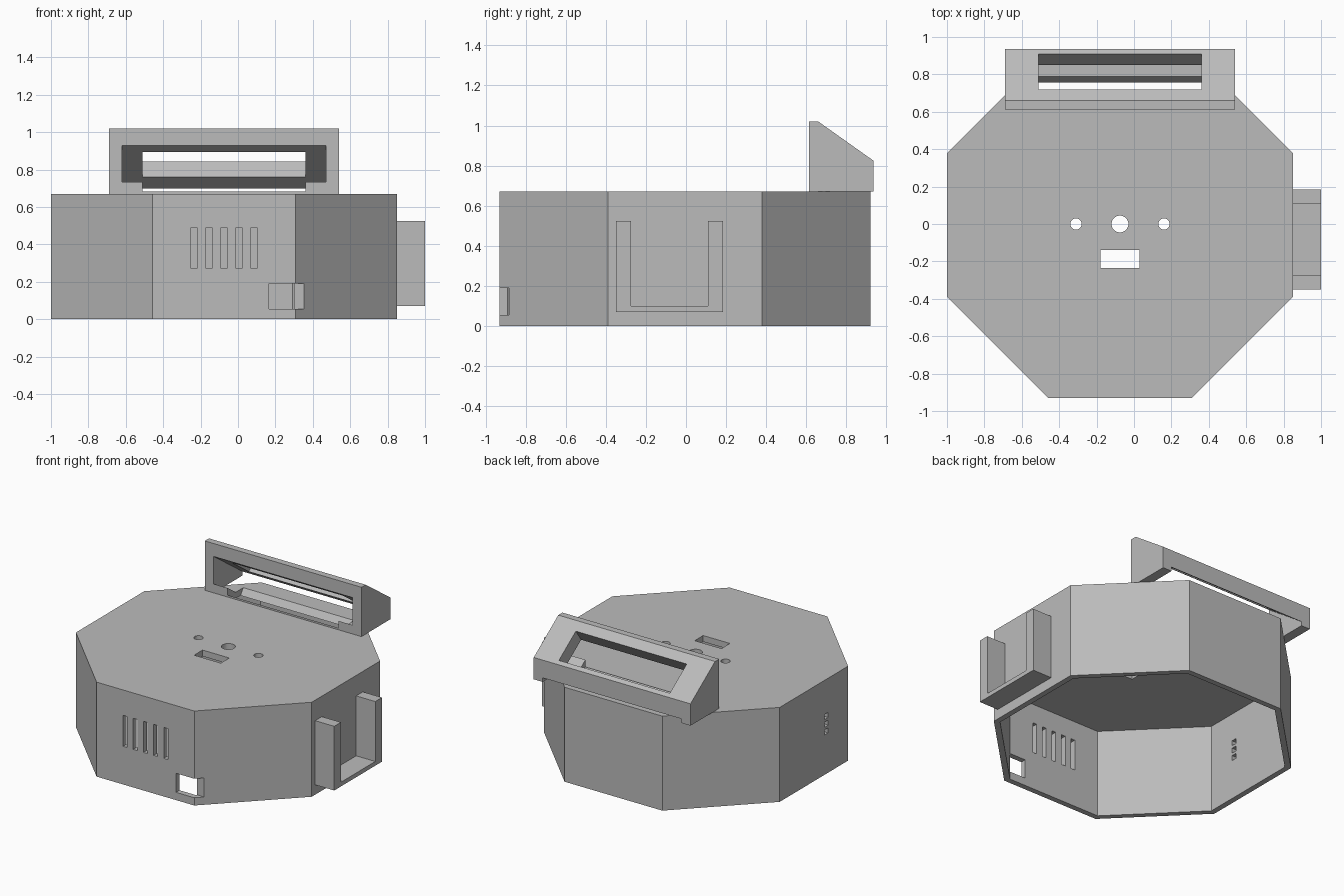
import bpy, bmesh, math
from mathutils import Vector

cube = bpy.data.objects.get("Cube")
if cube:
    bpy.data.objects.remove(cube, do_unlink=True)

# Single plastic colour
gray = bpy.data.materials.new("gray plastic")
gray.use_nodes = True
color = (0.5, 0.5, 0.5, 1)
gray.diffuse_color = color
gray.node_tree.nodes["Principled BSDF"].inputs["Base Color"].default_value = color


def prism(name, outline, offset):
    """Extrude a closed outline of 3D points along an offset vector."""
    bm = bmesh.new()
    face = bm.faces.new([bm.verts.new(p) for p in outline])
    extruded = bmesh.ops.extrude_face_region(bm, geom=[face])
    verts = [g for g in extruded["geom"] if isinstance(g, bmesh.types.BMVert)]
    bmesh.ops.translate(bm, verts=verts, vec=offset)
    bmesh.ops.recalc_face_normals(bm, faces=bm.faces)
    mesh = bpy.data.meshes.new(name)
    bm.to_mesh(mesh)
    bm.free()
    mesh.materials.append(gray)
    obj = bpy.data.objects.new(name, mesh)
    bpy.context.collection.objects.link(obj)
    return obj


def box(name, x, y, z):
    outline = [(x[0], y[0], z[0]), (x[1], y[0], z[0]), (x[1], y[1], z[0]), (x[0], y[1], z[0])]
    return prism(name, outline, (0, 0, z[1] - z[0]))


def side_profile(name, yz, x):
    return prism(name, [(x[0], y, z) for y, z in yz], (x[1] - x[0], 0, 0))


def ngon_prism(name, sides, radius, center, z, turn=0.0):
    angles = [turn + math.tau * i / sides for i in range(sides)]
    outline = [(center[0] + radius * math.cos(a), center[1] + radius * math.sin(a), z[0]) for a in angles]
    return prism(name, outline, (0, 0, z[1] - z[0]))


def cut(target, cutters):
    """Subtract each cutter in turn, then discard it."""
    bpy.context.view_layer.objects.active = target
    for cutter in cutters:
        cutter.hide_render = True
        mod = target.modifiers.new("cut", 'BOOLEAN')
        mod.operation = 'DIFFERENCE'
        mod.solver = 'EXACT'
        mod.object = cutter
        bpy.ops.object.modifier_apply(modifier=mod.name)
        bpy.data.objects.remove(cutter, do_unlink=True)


CENTER = (-0.075, -0.005)
TOP = 0.67
EIGHTH = math.pi / 8
WINDOW_X = (-0.51, 0.36)

# Sloped display window: runs square to the slanted face and into the body lid
inward = Vector((-0.578, -0.816))
low_lip, high_lip = Vector((0.91, 0.843)), Vector((0.72, 0.977))


def window_cutter():
    yz = [low_lip - inward * 0.1, low_lip + inward * 0.302,
          high_lip + inward * 0.302, high_lip - inward * 0.1]
    return side_profile("window_cutter", yz, WINDOW_X)


# Octagonal hollow body, open underneath
body = ngon_prism("octagonal_body", 8, 0.925 / math.cos(EIGHTH), CENTER, (0, TOP), EIGHTH)
cutters = [ngon_prism("cavity", 8, 0.886 / math.cos(EIGHTH), CENTER, (-0.1, 0.626), EIGHTH)]

# Lid holes
for dx, radius in ((-0.235, 0.03), (0, 0.045), (0.235, 0.03)):
    cutters.append(ngon_prism("lid_hole", 32, radius, (CENTER[0] + dx, 0), (0.55, 0.8)))
cutters.append(box("lid_slot", (-0.18, 0.03), (-0.235, -0.14), (0.55, 0.8)))

# Front vents and corner port
for i in range(5):
    x = -0.235 + 0.08 * i
    cutters.append(box("front_vent", (x - 0.016, x + 0.016), (-1, -0.8), (0.27, 0.49)))
cutters.append(box("corner_port", (0.165, 0.36), (-1, -0.884), (0.055, 0.19)))

# Small holes in the side wall
for i in range(3):
    z = 0.3 + 0.055 * i
    cutters.append(box("side_hole", (-1.1, -0.9), (-0.165, -0.125), (z - 0.018, z + 0.018)))
cutters.append(window_cutter())
cut(body, cutters)

# Slanted display housing with a wide sloping cavity
housing = side_profile("display_housing",
                       [(0.613, TOP), (0.613, 1.02), (0.66, 1.02), (0.935, 0.825), (0.935, TOP)],
                       (-0.69, 0.54))
cavity = side_profile("board_cavity", [(0.55, 0.973), (1.0, 0.653), (1.0, 0.458), (0.55, 0.778)],
                      (-0.62, 0.47))
cut(housing, [cavity, window_cutter()])

# U-shaped side bracket
bracket = prism("side_bracket",
                [(0.85, y, z) for y, z in ((-0.35, 0.07), (0.185, 0.07), (0.185, 0.525), (0.11, 0.525),
                                           (0.11, 0.1), (-0.275, 0.1), (-0.275, 0.525), (-0.35, 0.525))],
                (0.15, 0, 0))
